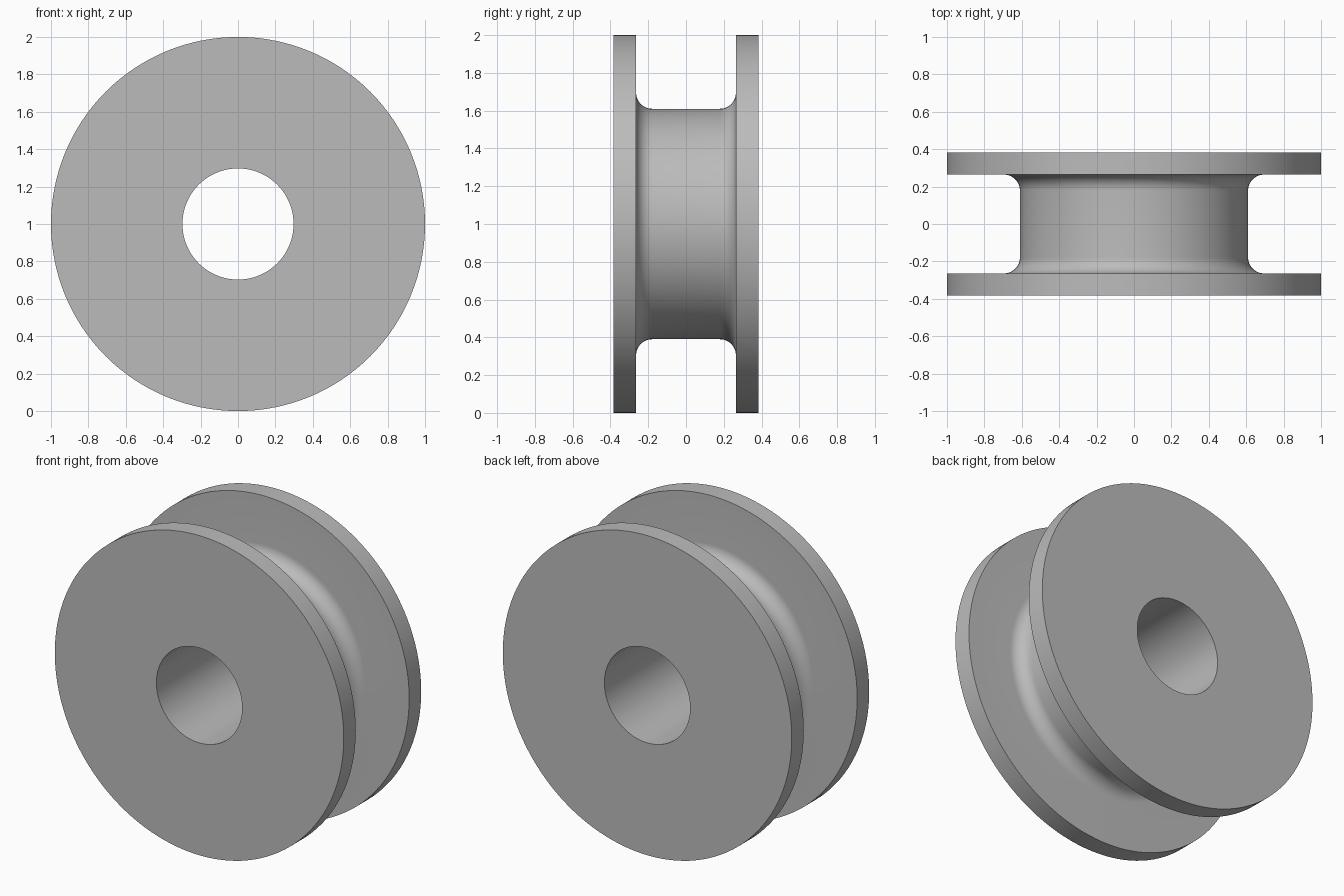
import bpy
import bmesh
from math import pi, sin, cos

cube = bpy.data.objects.get("Cube")
if cube:
    bpy.data.objects.remove(cube, do_unlink=True)

OUTER, HUB, BORE = 1.0, 0.61, 0.297
HALF, GROOVE, FILLET = 0.383, 0.264, 0.085
SEGMENTS, FILLET_STEPS = 128, 12

# Plain grey metal
grey = bpy.data.materials.new("plain grey")
grey.use_nodes = True
color = (0.5, 0.5, 0.5, 1)
grey.diffuse_color = color
grey.node_tree.nodes["Principled BSDF"].inputs["Base Color"].default_value = color

# Half profile as (radius, y): bore edge, rim, groove wall, fillet to the hub
half = [(BORE, HALF), (OUTER, HALF), (OUTER, GROOVE)]
for i in range(FILLET_STEPS + 1):
    a = pi / 2 * i / FILLET_STEPS
    half.append((HUB + FILLET * (1 - sin(a)), GROOVE - FILLET * (1 - cos(a))))
profile = half + [(r, -y) for r, y in reversed(half)]

# Closed profile turned around the y axis
bm = bmesh.new()
rings = []
for s in range(SEGMENTS):
    t = 2 * pi * s / SEGMENTS
    rings.append([bm.verts.new((r * cos(t), y, 1 + r * sin(t))) for r, y in profile])
count = len(profile)
for s in range(SEGMENTS):
    here, there = rings[s], rings[(s + 1) % SEGMENTS]
    for i in range(count):
        j = (i + 1) % count
        bm.faces.new((here[i], here[j], there[j], there[i]))
bmesh.ops.recalc_face_normals(bm, faces=bm.faces)

mesh = bpy.data.meshes.new("grooved_wheel")
bm.to_mesh(mesh)
bm.free()
mesh.materials.append(grey)
wheel = bpy.data.objects.new("grooved_wheel", mesh)
bpy.context.collection.objects.link(wheel)

# Smooth the curved walls, keep the rims crisp
bpy.ops.object.select_all(action="DESELECT")
wheel.select_set(True)
bpy.context.view_layer.objects.active = wheel
bpy.ops.object.shade_smooth_by_angle(angle=pi / 6)
